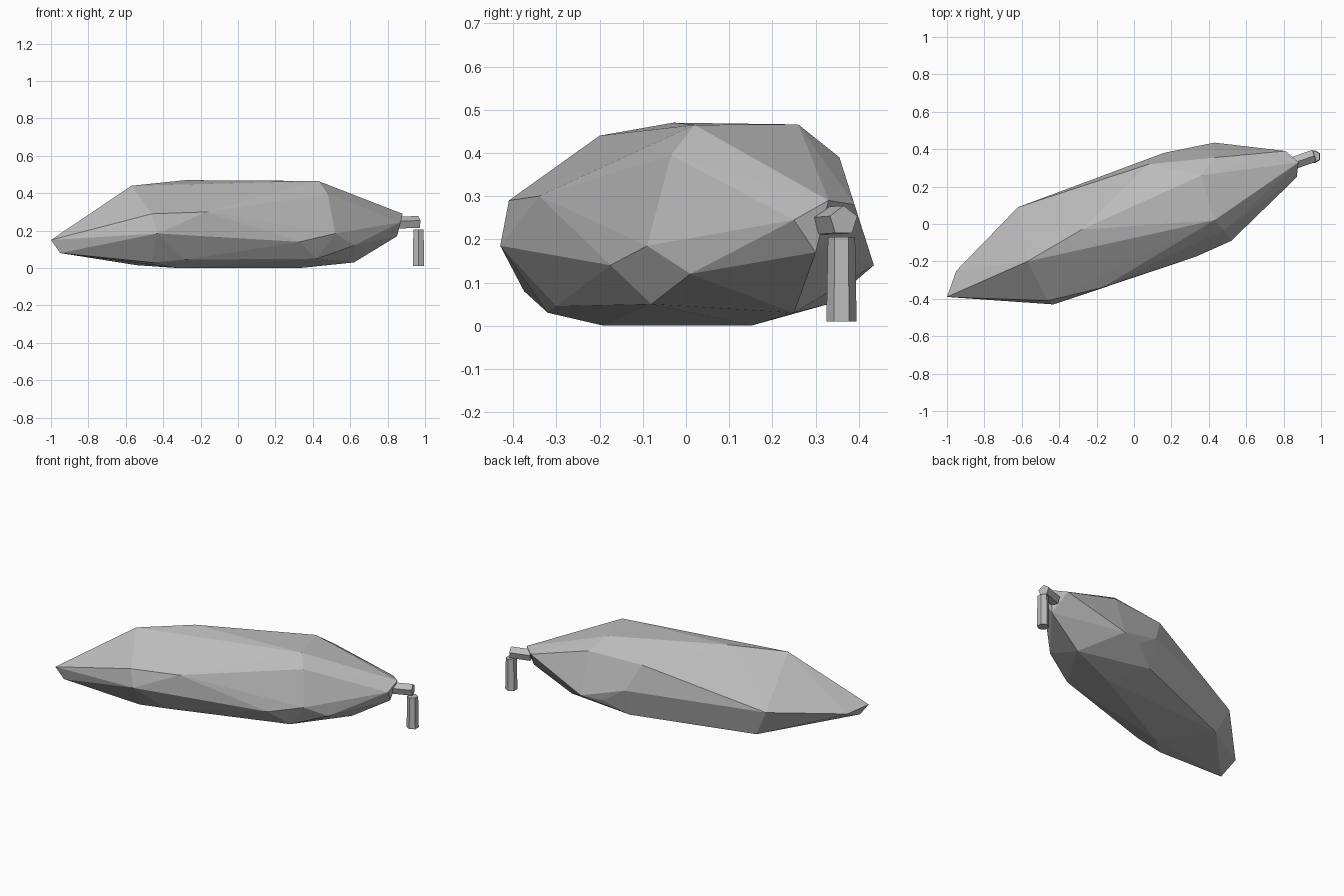
import bpy
import bmesh
from mathutils import Vector

cube = bpy.data.objects.get("Cube")
if cube:
    bpy.data.objects.remove(cube, do_unlink=True)

# Single matte grey
grey = bpy.data.materials.new("stone_grey")
grey.use_nodes = True
grey.diffuse_color = (0.5, 0.5, 0.5, 1)
grey.node_tree.nodes["Principled BSDF"].inputs["Base Color"].default_value = (0.5, 0.5, 0.5, 1)


def add_object(name, bm):
    bmesh.ops.recalc_face_normals(bm, faces=bm.faces)
    mesh = bpy.data.meshes.new(name)
    bm.to_mesh(mesh)
    bm.free()
    mesh.materials.append(grey)
    obj = bpy.data.objects.new(name, mesh)
    bpy.context.collection.objects.link(obj)
    return obj


def faceted_hull(name, points):
    bm = bmesh.new()
    for p in points:
        bm.verts.new(p)
    result = bmesh.ops.convex_hull(bm, input=bm.verts[:])
    loose = {g for g in result["geom_interior"] + result["geom_unused"]
             if isinstance(g, bmesh.types.BMVert)}
    bmesh.ops.delete(bm, geom=list(loose), context="VERTS")
    return add_object(name, bm)


def rod(name, start, end, radius, sides, end_scale=1.0):
    start, end = Vector(start), Vector(end)
    axis = end - start
    bm = bmesh.new()
    bmesh.ops.create_cone(bm, cap_ends=True, segments=sides, radius1=radius,
                          radius2=radius * end_scale, depth=axis.length)
    bm.transform(axis.to_track_quat("Z", "Y").to_matrix().to_4x4())
    bmesh.ops.translate(bm, vec=(start + end) / 2, verts=bm.verts)
    return add_object(name, bm)


# Long faceted body, lying diagonally
tail = [(-1, -.39, .15), (-.95, -.375, .08), (-.95, -.25, .13)]
ridge = [(-.57, -.2, .44), (-.28, -.03, .47), (.43, .02, .465),
         (.36, .26, .466), (.43, .355, .39), (.08, .32, .38), (.48, -.035, .395)]
front_side = [(-.46, -.41, .29), (-.43, -.43, .185), (-.17, -.34, .30),
              (.33, -.175, .14), (.52, -.09, .185), (.62, .01, .12)]
back_side = [(-.62, .09, .18), (-.53, .1, .22), (.16, .38, .22),
             (.43, .435, .14), (.30, .40, .13)]
underside = [(-.28, -.30, .045), (-.46, -.32, .03), (-.54, .07, .015),
             (-.32, -.19, 0), (.33, .15, 0), (.42, -.08, .05),
             (.16, .33, .05), (.62, .25, .03)]
head = [(.87, .25, .245), (.85, .30, .17), (.88, .33, .29), (.81, .39, .28)]
faceted_hull("body", tail + ridge + front_side + back_side + underside + head)

# Bent hook at the head end
rod("hook_arm", (.85, .325, .24), (.965, .365, .243), .035, 5)
rod("hook_leg", (.965, .36, .01), (.965, .36, .205), .035, 6, .9)
